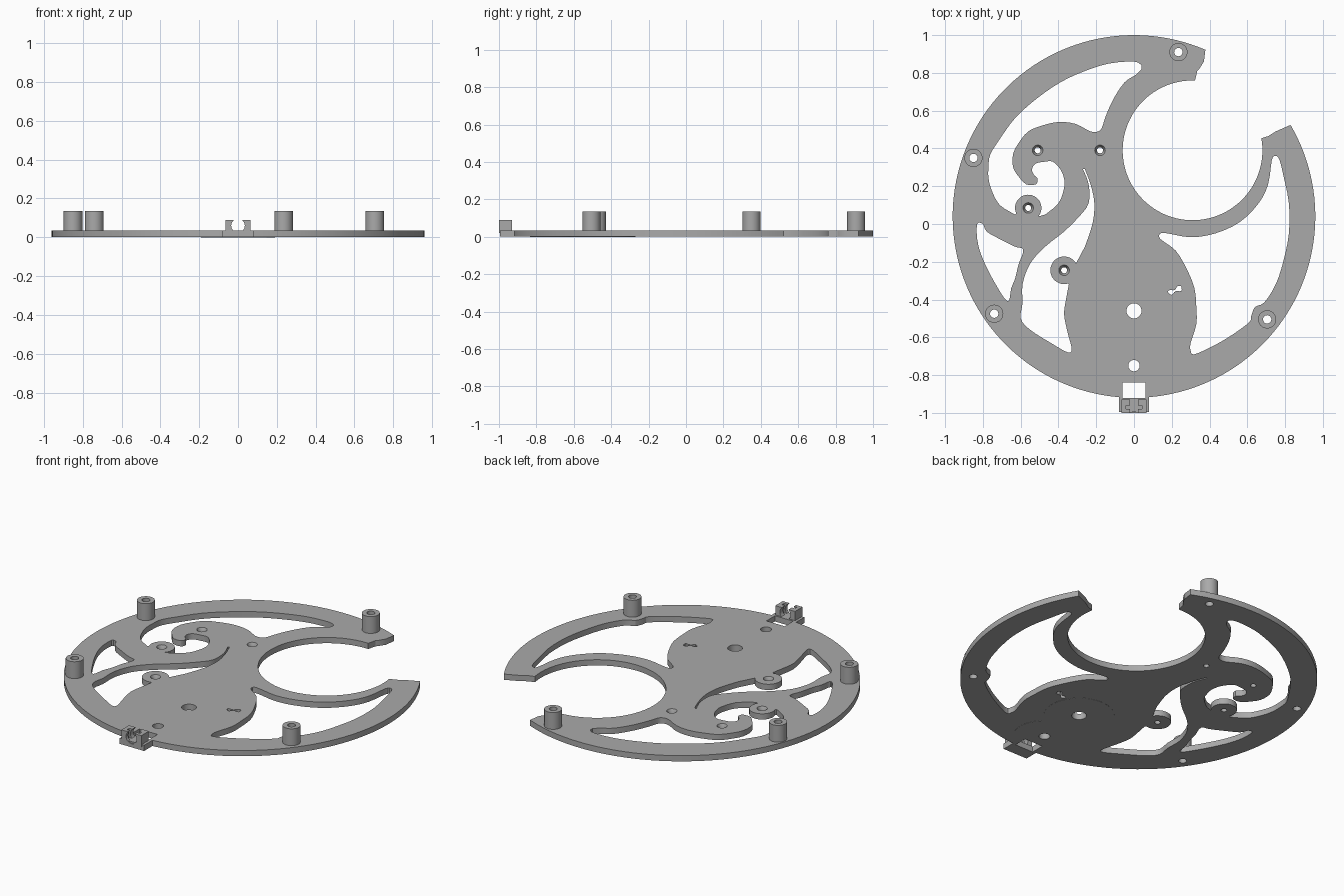
import bpy, bmesh, math
from mathutils import Vector

if "Cube" in bpy.data.objects:
    bpy.data.objects.remove(bpy.data.objects["Cube"])

T = 0.035  # plate thickness
grey = bpy.data.materials.new("grey")
grey.diffuse_color = (0.4, 0.4, 0.4, 1)
grey.use_nodes = True
grey.node_tree.nodes["Principled BSDF"].inputs["Base Color"].default_value = grey.diffuse_color


def arc(cx, cy, r, a0, a1, n):
    """Points on an arc, angles in degrees."""
    return [(cx + r * math.cos(math.radians(a0 + (a1 - a0) * i / n)),
             cy + r * math.sin(math.radians(a0 + (a1 - a0) * i / n))) for i in range(n + 1)]


def circle(cx, cy, r, n=32):
    return arc(cx, cy, r, 0, 360, n)[:-1]


def smooth(pts, closed=False, steps=3):
    """Flowing line through points given in hundredths."""
    p = [Vector(q) / 100 for q in pts]
    n, out = len(p), []
    for i in range(n if closed else n - 1):
        k = [(i + j) % n if closed else min(max(i + j, 0), n - 1) for j in (-1, 0, 1, 2)]
        a, b, c, d = (p[j] for j in k)
        for s in range(steps):
            t = s / steps
            q = 0.5 * (2 * b + (c - a) * t + (2 * a - 5 * b + 4 * c - d) * t * t
                       + (3 * b - a - 3 * c + d) * t ** 3)
            out.append(tuple(q))
    return out if closed else out + [tuple(p[-1])]


def finish(name, me):
    bm = bmesh.new()
    bm.from_mesh(me)
    bmesh.ops.remove_doubles(bm, verts=bm.verts, dist=1e-5)
    bmesh.ops.recalc_face_normals(bm, faces=bm.faces)
    bm.to_mesh(me)
    bm.free()
    me.materials.clear()
    me.materials.append(grey)
    ob = bpy.data.objects.new(name, me)
    bpy.context.collection.objects.link(ob)
    bpy.ops.object.select_all(action='DESELECT')
    ob.select_set(True)
    bpy.context.view_layer.objects.active = ob
    bpy.ops.object.shade_smooth_by_angle(angle=math.radians(30))
    return ob


def slab(name, loops, z0, z1):
    """Filled outline with holes, extruded from z0 to z1."""
    cu = bpy.data.curves.new(name + "_outline", 'CURVE')
    cu.dimensions, cu.fill_mode, cu.extrude = '2D', 'BOTH', (z1 - z0) / 2
    for pts in loops:
        s = cu.splines.new('POLY')
        s.points.add(len(pts) - 1)
        for v, q in zip(s.points, pts):
            v.co = (q[0], q[1], 0, 1)
        s.use_cyclic_u = True
    tmp = bpy.data.objects.new("outline", cu)
    bpy.context.collection.objects.link(tmp)
    dg = bpy.context.evaluated_depsgraph_get()
    me = bpy.data.meshes.new_from_object(tmp.evaluated_get(dg))
    bpy.data.objects.remove(tmp)
    for v in me.vertices:
        v.co.z += (z0 + z1) / 2
    return finish(name, me)


def lathe(name, x, y, prof, n=32):
    """Closed (radius, height) profile spun about a vertical axis."""
    bm = bmesh.new()
    rings = [[bm.verts.new((px, py, h)) for px, py in circle(x, y, r, n)] for r, h in prof]
    for a, b in zip(rings, rings[1:] + rings[:1]):
        for i in range(n):
            j = (i + 1) % n
            bm.faces.new((a[i], a[j], b[j], b[i]))
    me = bpy.data.meshes.new(name)
    bm.to_mesh(me)
    bm.free()
    return finish(name, me)


# Rim with tab at the front and a round bite at the back right
outer = (arc(0, 0.04, 0.96, 66.8, 265.2, 80) + [(-0.08, -0.995), (0.08, -0.995)]
         + arc(0, 0.04, 0.96, 274.8, 390.3, 48) + [(0.75, 0.49), (0.71, 0.465)]
         + arc(0.31, 0.39, 0.37, 10, -272, 72)
         + [(0.335, 0.81), (0.345, 0.82), (0.37, 0.86)])

# Upper left window wrapping round a boss and a curled hook
curl_window = (
    smooth([(4, 84), (0, 86), (-13, 85), (-26, 81), (-39, 75), (-52, 66), (-63, 56), (-71, 45),
            (-76, 37), (-77, 31), (-77, 24), (-75, 17), (-71, 10), (-63, 5)])
    + arc(-0.56, 0.085, 0.07, 205, -40, 24)
    + smooth([(-47, 5), (-40, 11), (-37, 19), (-37, 24), (-39, 29), (-43, 33), (-47, 33),
              (-52, 32), (-54, 29), (-53, 26), (-51, 24), (-52, 21), (-57, 21), (-61, 25),
              (-64, 30), (-64, 37), (-61, 43), (-56, 49), (-49, 52), (-40, 54), (-31, 53),
              (-23, 49), (-19, 49), (-17, 51), (-15, 57), (-11, 66), (-5, 75), (1, 79), (4, 82)]))

# Small left window
leaf_window = smooth([(-83, 0), (-80, 0), (-78, -4), (-71, -8), (-63, -12), (-59, -13), (-59, -16),
                      (-61, -21), (-63, -29), (-65, -34), (-66, -40), (-68, -40), (-72, -34),
                      (-77, -25), (-81, -16), (-83, -8)], True)

# Lower left window with a long tail and a boss
tail_window = (
    smooth([(-27, 29), (-24, 21), (-24, 11), (-29, 4), (-37, -4), (-47, -12), (-55, -21),
            (-59, -32), (-59, -42), (-60, -50), (-55, -56), (-44, -63), (-35, -68), (-33, -66),
            (-35, -58), (-37, -48), (-36, -40), (-34.5, -32)])
    + arc(-0.37, -0.245, 0.073, 285, 30, 28)
    + smooth([(-26, -12), (-22, 0), (-21, 11), (-23, 21), (-26, 29)]))

# Right window
right_window = smooth([(75, 36), (77, 34), (79, 26), (82, 11), (82, -5), (79, -20), (75, -32),
                       (69, -41.5), (64, -44), (62, -49), (61, -52), (53, -58), (43, -64),
                       (32, -69), (30, -67), (30, -63), (33, -53), (33, -44), (32, -34), (28, -24),
                       (22, -14), (14, -8), (14, -5), (18, -5), (30, -7), (43, -5), (56, 1),
                       (66, 11), (71, 21), (73, 34)], True)

squiggle = smooth([(18, -36), (20, -37.5), (22, -35.5), (25, -35.5), (25, -33), (23, -33),
                   (21.5, -35), (19, -35)], True)
socket = [(-0.06, -0.84), (0.06, -0.84), (0.06, -0.92), (-0.06, -0.92)]
posts = [(0.235, 0.91), (-0.85, 0.35), (-0.74, -0.475), (0.705, -0.505)]
screws = [(-0.51, 0.39), (-0.18, 0.39), (-0.56, 0.085), (-0.37, -0.245)]
big_holes = [circle(0, -0.46, 0.04), circle(0, -0.75, 0.03)]

# Main plate
slab("plate", [outer, curl_window, leaf_window, tail_window, right_window, squiggle, socket]
     + big_holes + [circle(x, y, 0.022) for x, y in posts]
     + [circle(x, y, 0.028) for x, y in screws], 0.001, T)

# Shallow pad under the two large holes
pad = (arc(0, -0.46, 0.19, -56, 236, 48) + arc(0, -0.75, 0.17, 130, 210, 16)
       + arc(0, -0.75, 0.17, 330, 410, 16))
slab("underside_pad", [pad] + big_holes, 0, 0.001)

# Hollow standoffs and countersunk screw seats
for x, y in posts:
    lathe("standoff", x, y, [(0.048, T - 0.002), (0.048, 0.135), (0.022, 0.135), (0.022, T - 0.002)])
for x, y in screws:
    lathe("screw_seat", x, y, [(0.028, 0.001), (0.016, 0.001), (0.016, 0.012), (0.028, T)])

# Clip: two cheeks cut by a round channel open at the top, with a cross slot between walls
channel = arc(0, 0.06, 0.035, 130, 410, 28)
full = [(-0.065, 0.09), (-0.065, 0.02), (0.065, 0.02), (0.065, 0.09), (0.022, 0.09)] + channel[::-1] + [(-0.022, 0.09)]
wide = [(-0.065, 0.09), (-0.065, 0.02), (0.065, 0.02), (0.065, 0.09),
        (0.042, 0.09), (0.042, T), (-0.042, T), (-0.042, 0.09)]
for name, prof, y0, y1 in (("clip_back", full, -0.96, -0.93), ("clip_slot", wide, -0.98, -0.96),
                           ("clip_front", full, -1.0, -0.98)):
    ob = slab(name, [prof], -y1, -y0)
    for v in ob.data.vertices:  # stand the profile upright
        v.co = (v.co.x, -v.co.z, v.co.y)
